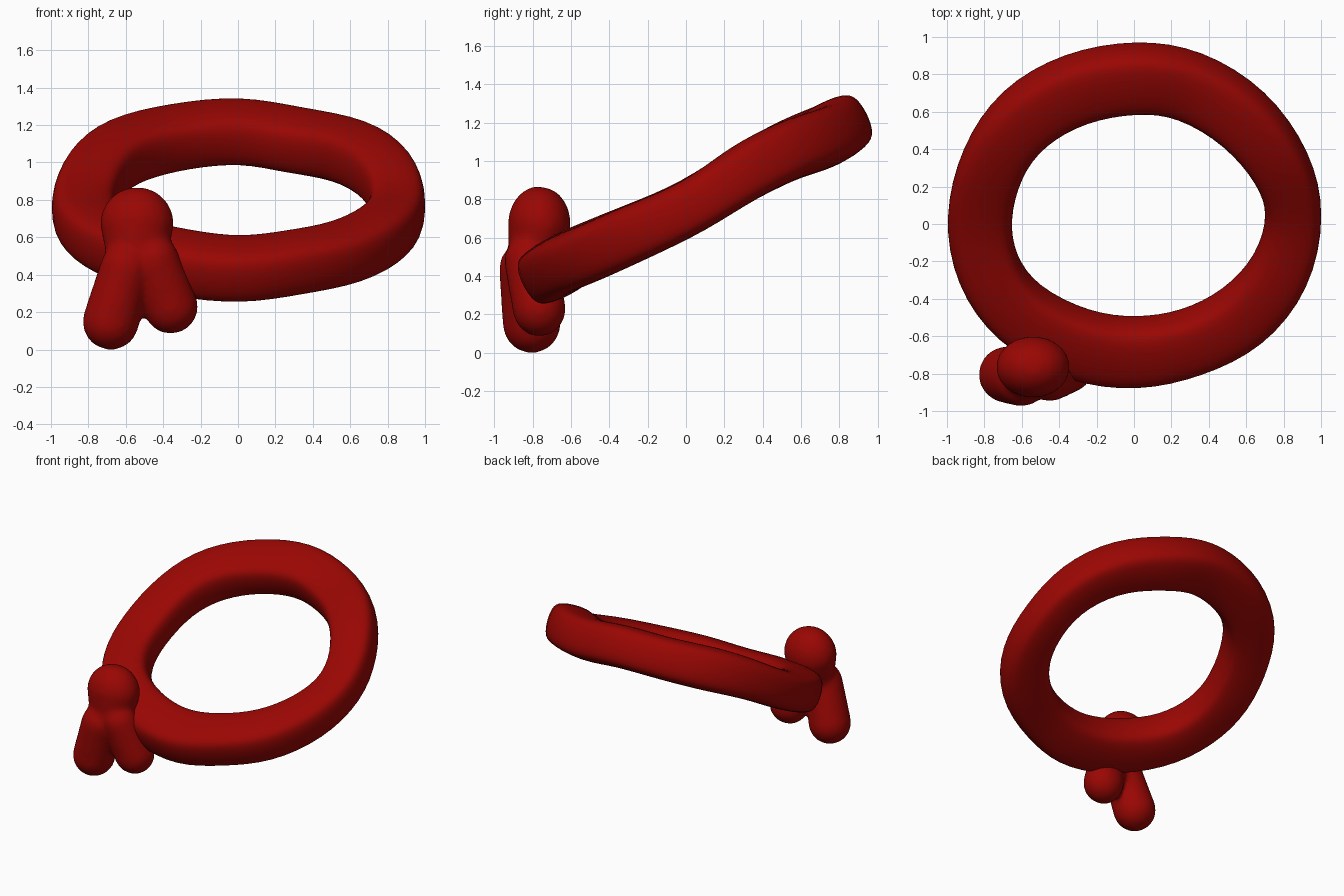
import bpy, bmesh
from math import sin, cos, pi, copysign
from mathutils import Vector

if "Cube" in bpy.data.objects:
    bpy.data.objects.remove(bpy.data.objects["Cube"])

red = bpy.data.materials.new("red_cloth")
red.diffuse_color = (0.32, 0.002, 0.001, 1)
red.use_nodes = True
red.node_tree.nodes["Principled BSDF"].inputs["Base Color"].default_value = red.diffuse_color


def finish(name, bm, subdiv=0):
    bmesh.ops.recalc_face_normals(bm, faces=bm.faces)
    for f in bm.faces:
        f.smooth = True
    me = bpy.data.meshes.new(name)
    bm.to_mesh(me)
    bm.free()
    me.materials.append(red)
    ob = bpy.data.objects.new(name, me)
    bpy.context.collection.objects.link(ob)
    if subdiv:
        ob.modifiers.new("smooth", 'SUBSURF').levels = subdiv
        ob.modifiers["smooth"].render_levels = subdiv
    return ob


def bridge(bm, a, b):
    n = len(a)
    for i in range(n):
        bm.faces.new((a[i], a[(i + 1) % n], b[(i + 1) % n], b[i]))


# Tilted, slightly uneven ring: path x, y, lift off the tilted plane, half width, half height
path = [(.855, .05, -.045, .155, .14), (.79, .29, .015, .165, .155), (.59, .56, .01, .185, .16),
        (.29, .74, -.04, .19, .155), (.02, .775, .005, .195, .158), (-.31, .72, -.005, .195, .154),
        (-.59, .56, .01, .19, .165), (-.75, .325, .01, .18, .15), (-.825, .03, -.035, .18, .14),
        (-.78, -.24, -.015, .18, .15), (-.62, -.475, 0, .185, .156), (-.29, -.65, .01, .195, .16),
        (.02, -.685, -.01, .195, .156), (.3, -.63, .01, .178, .155), (.575, -.5, -.01, .185, .155),
        (.785, -.255, -.02, .17, .155)]
up = Vector((0, -.447, .894))
pts = [Vector((p[0] * 1.022, p[1] * 1.022, .802 + .5 * (p[1] * 1.022 - .045) + p[2])) for p in path]

bm = bmesh.new()
rings = []
for i, p in enumerate(pts):
    tangent = (pts[(i + 1) % len(pts)] - pts[i - 1]).normalized()
    side = tangent.cross(up).normalized()
    ring = []
    for k in range(12):
        a = 2 * pi * k / 12
        c, s = cos(a), sin(a)
        u = copysign(abs(c) ** .57, c) * path[i][3]
        v = copysign(abs(s) ** .57, s) * path[i][4]
        ring.append(bm.verts.new(p + side * u + up * v))
    rings.append(ring)
for i in range(len(rings)):
    bridge(bm, rings[i - 1], rings[i])
finish("collar_ring", bm, 2)


# Knot lump and two hanging tails, fused into one soft piece
def lump(bm, p, q, rp, rq, depth=1.0):
    """Round-ended tapered capsule from p to q, squashed front to back by depth."""
    p, q = Vector(p), Vector(q)
    axis = (q - p).normalized()
    s = axis.orthogonal().normalized()
    t = axis.cross(s)
    rows = [(p, rp, -pi / 2 + pi / 2 * j / 6) for j in range(1, 7)]
    rows += [(q, rq, pi / 2 * j / 6) for j in range(6)]
    loops = []
    for c, r, a in rows:
        loop = []
        for k in range(20):
            b = 2 * pi * k / 20
            d = axis * r * sin(a) + r * cos(a) * (s * cos(b) + t * sin(b))
            d.y *= depth
            loop.append(bm.verts.new(c + d))
        loops.append(loop)
    for a, b in zip(loops, loops[1:]):
        bridge(bm, a, b)
    bm.faces.new(loops[0][::-1])
    bm.faces.new(loops[-1])


bm = bmesh.new()
lump(bm, (-.54, -.765, .67), (-.54, -.79, .52), .2, .168, .83)
lump(bm, (-.60, -.84, .44), (-.68, -.805, .149), .136, .152)
lump(bm, (-.45, -.82, .48), (-.36, -.765, .23), .135, .147, .95)
tie = finish("tie_knot_and_tails", bm)
m = tie.modifiers.new("fuse", 'REMESH')
m.mode = 'VOXEL'
m.voxel_size = .02
m.use_smooth_shade = True
m = tie.modifiers.new("soften", 'SMOOTH')
m.factor = .5
m.iterations = 8
